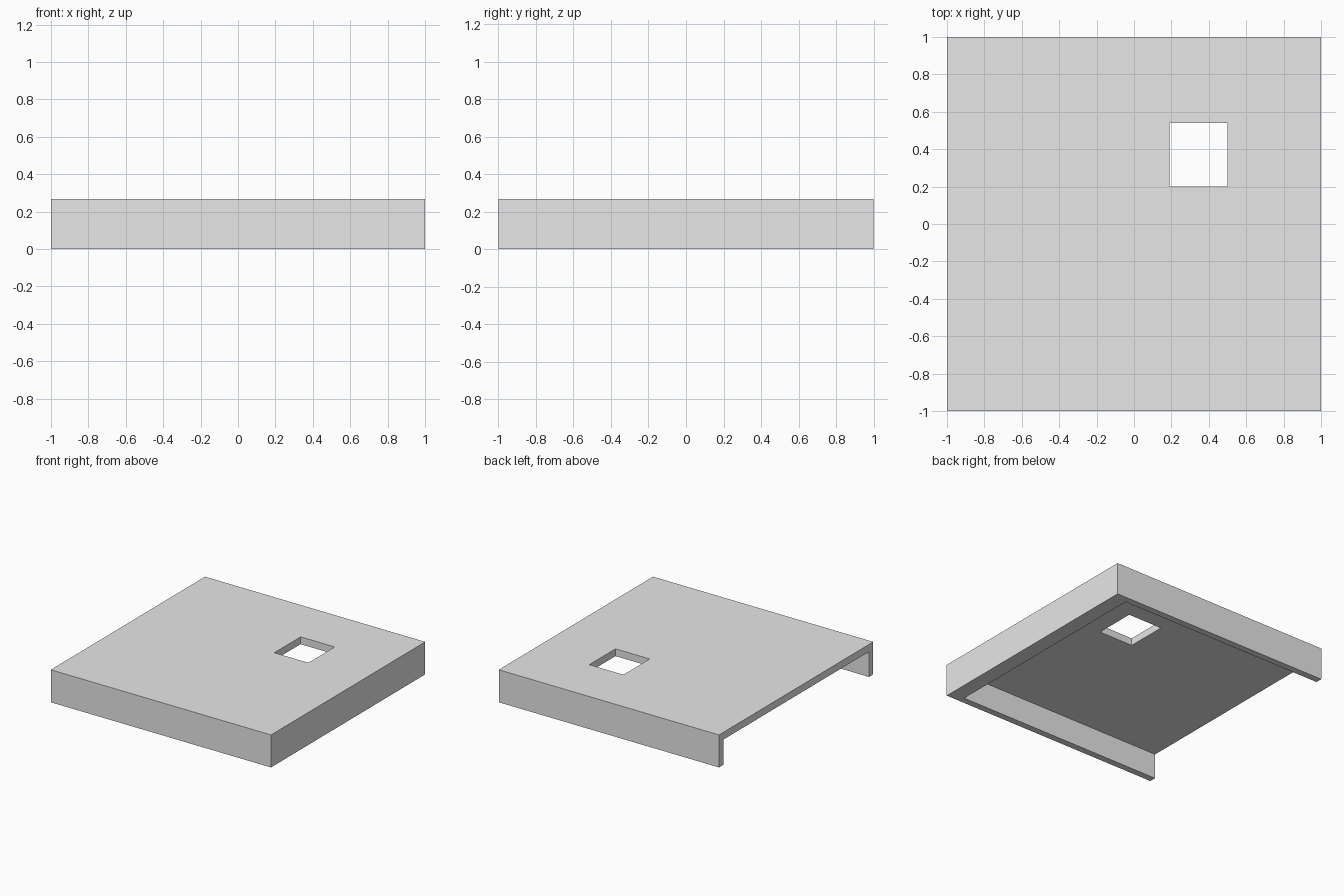
import bpy

if "Cube" in bpy.data.objects:
    bpy.data.objects.remove(bpy.data.objects["Cube"], do_unlink=True)

HEIGHT = 0.267
SLAB = 0.06        # thickness of the top panel
SIDE_WALL = 0.055  # front and back walls
END_WALL = 0.125   # closed end at +x
EXTRA = 0.1        # cutter overshoot

grey = bpy.data.materials.new("plain grey")
grey.use_nodes = True
grey.diffuse_color = (0.8, 0.8, 0.8, 1)
grey.node_tree.nodes["Principled BSDF"].inputs["Base Color"].default_value = (0.8, 0.8, 0.8, 1)


def box(name, low, high):
    """Axis-aligned box between two corners."""
    bpy.ops.mesh.primitive_cube_add(size=1)
    obj = bpy.context.object
    obj.name = obj.data.name = name
    for v in obj.data.vertices:
        v.co = [h if c > 0 else l for c, l, h in zip(v.co, low, high)]
    obj.data.materials.append(grey)
    return obj


def cut(target, cutter):
    """Subtract the cutter from the target, then discard it."""
    cutter.hide_render = True
    mod = target.modifiers.new(cutter.name, 'BOOLEAN')
    mod.operation = 'DIFFERENCE'
    mod.solver = 'EXACT'
    mod.object = cutter
    bpy.context.view_layer.objects.active = target
    bpy.ops.object.modifier_apply(modifier=mod.name)
    bpy.data.objects.remove(cutter, do_unlink=True)


# Solid block
panel = box("walled_panel", (-1, -1, 0), (1, 1, HEIGHT))

# Hollow underside, open towards -x
cut(panel, box("underside_cutter",
               (-1 - EXTRA, -1 + SIDE_WALL, -EXTRA),
               (1 - END_WALL, 1 - SIDE_WALL, HEIGHT - SLAB)))

# Rectangular opening through the top
cut(panel, box("opening_cutter",
               (0.19, 0.2, HEIGHT - SLAB - EXTRA),
               (0.5, 0.54, HEIGHT + EXTRA)))
